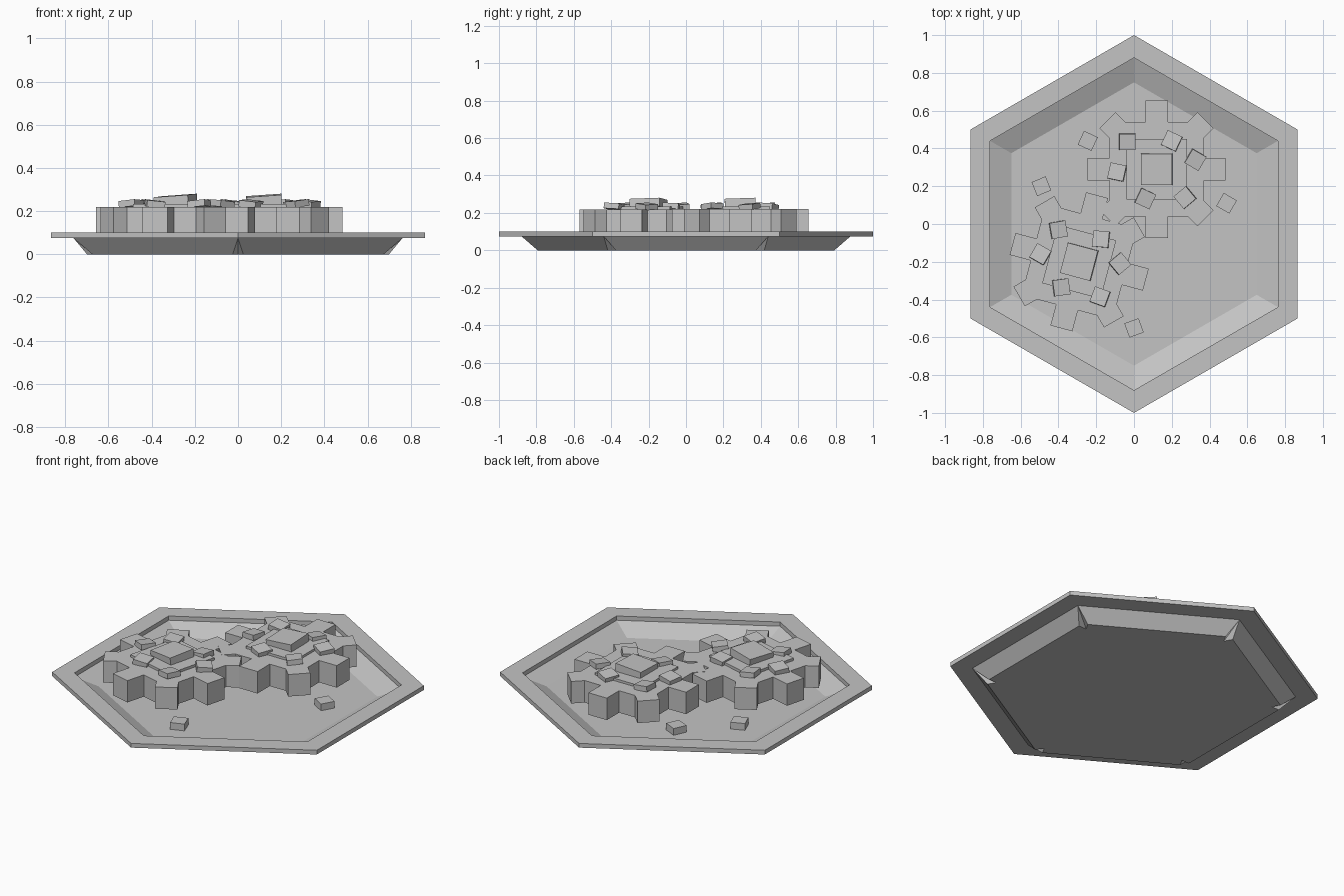
import bpy, bmesh, math
from mathutils import Matrix, Vector, Euler

if "Cube" in bpy.data.objects:
    bpy.data.objects.remove(bpy.data.objects["Cube"])

grey = bpy.data.materials.new("plain grey")
grey.diffuse_color = (0.55, 0.55, 0.55, 1)
grey.use_nodes = True
grey.node_tree.nodes["Principled BSDF"].inputs["Base Color"].default_value = grey.diffuse_color


def add_object(name, bm):
    bmesh.ops.recalc_face_normals(bm, faces=bm.faces[:])
    mesh = bpy.data.meshes.new(name)
    bm.to_mesh(mesh)
    bm.free()
    mesh.materials.append(grey)
    obj = bpy.data.objects.new(name, mesh)
    bpy.context.collection.objects.link(obj)
    return obj


def hex_point(i, r, z):
    a = math.radians(30 + 60 * i)
    return Vector((r * math.cos(a), r * math.sin(a), z))


def prism(name, outline, z0, z1):
    bm = bmesh.new()
    low = [bm.verts.new((x, y, z0)) for x, y in outline]
    high = [bm.verts.new((x, y, z1)) for x, y in outline]
    bm.faces.new(low)
    bm.faces.new(high)
    n = len(outline)
    for i in range(n):
        j = (i + 1) % n
        bm.faces.new((low[i], low[j], high[j], high[i]))
    return add_object(name, bm)


def box(name, loc, size, rot):
    bm = bmesh.new()
    bmesh.ops.create_cube(bm, size=1, matrix=Matrix.Diagonal((*size, 1)))
    obj = add_object(name, bm)
    obj.location = loc
    obj.rotation_euler = Euler([math.radians(a) for a in rot])
    return obj


# tray floor
prism("tray_floor", [hex_point(i, 0.75, 0).xy for i in range(6)], 0, 0.025)

# flat hexagonal rim
bm = bmesh.new()
rings = [[bm.verts.new(hex_point(i, r, z)) for i in range(6)]
         for r, z in ((1, 0.075), (1, 0.1), (0.88, 0.1), (0.88, 0.075))]
for k in range(4):
    a, b = rings[k], rings[(k + 1) % 4]
    for i in range(6):
        j = (i + 1) % 6
        bm.faces.new((a[i], a[j], b[j], b[i]))
add_object("tray_rim", bm)

# sloping side walls, wedge-shaped, leaving small notches at the outer corners
for i in range(6):
    mid = math.radians(60 + 60 * i)
    out = Vector((math.cos(mid), math.sin(mid), 0)) * 0.05
    ends = []
    bm = bmesh.new()
    for k in (i, i + 1):
        ends.append([bm.verts.new(p) for p in (
            hex_point(k, 0.88, 0.075), hex_point(k, 0.75, 0.025),
            hex_point(k, 0.75, 0), hex_point(k, 0.75, 0) + out)])
    bm.faces.new(ends[0])
    bm.faces.new(ends[1])
    for k in range(4):
        m = (k + 1) % 4
        bm.faces.new((ends[0][k], ends[0][m], ends[1][m], ends[1][k]))
    add_object(f"tray_wall_{i + 1}", bm)

# toothed slab outline: square body with eight square teeth, one quarter repeated
c = math.sqrt(0.5)
quarter = [(0.365, -0.06), (0.365, 0.06), (0.25, 0.06), (0.25, 0.165),
           ((0.367 + 0.06) * c, (0.367 - 0.06) * c),
           ((0.367 - 0.06) * c, (0.367 + 0.06) * c),
           (0.165, 0.25), (0.06, 0.25)]
outline = []
for q in range(4):
    turn = Matrix.Rotation(q * math.pi / 2, 2)
    outline += [tuple(turn @ Vector(p)) for p in quarter]

# two toothed slabs, each with a thin plate and a tilted cap block
for n, (x, y, deg) in enumerate(((0.12, 0.29, 0), (-0.29, -0.2, -15)), 1):
    slab = prism(f"toothed_slab_{n}", outline, 0.09, 0.22 - 0.001 * (n - 1))
    slab.location = (x, y, 0)
    slab.rotation_euler.z = math.radians(deg)
    box(f"plate_{n}", (x, y, 0.224), (0.32, 0.32, 0.02), (0, 0, deg))
    box(f"cap_block_{n}", (x, y, 0.25), (0.165, 0.165, 0.045), (2, -4, deg))

# small loose blocks lying on the slabs
on_top = [(-0.035, 0.435, 0), (0.2, 0.44, -25), (0.325, 0.34, -30),
          (-0.09, 0.275, -12), (0.06, 0.135, -25), (0.27, 0.14, 40),
          (-0.4, -0.03, 10), (-0.175, -0.08, -5), (-0.075, -0.21, 40),
          (-0.495, -0.16, -30), (-0.385, -0.335, 8), (-0.18, -0.385, -20)]
for n, (x, y, deg) in enumerate(on_top, 1):
    tilt = 6 if n % 2 else -6
    box(f"top_chip_{n}", (x, y, 0.234), (0.085, 0.085, 0.03), (tilt / 2, tilt, deg))

# small loose blocks lying on the tray floor
for n, (x, y, deg) in enumerate(((-0.245, 0.44, -25), (-0.49, 0.2, 22),
                                 (0.49, 0.11, -30), (0, -0.55, 20)), 1):
    box(f"floor_chip_{n}", (x, y, 0.045), (0.08, 0.08, 0.04), (0, 0, deg))
